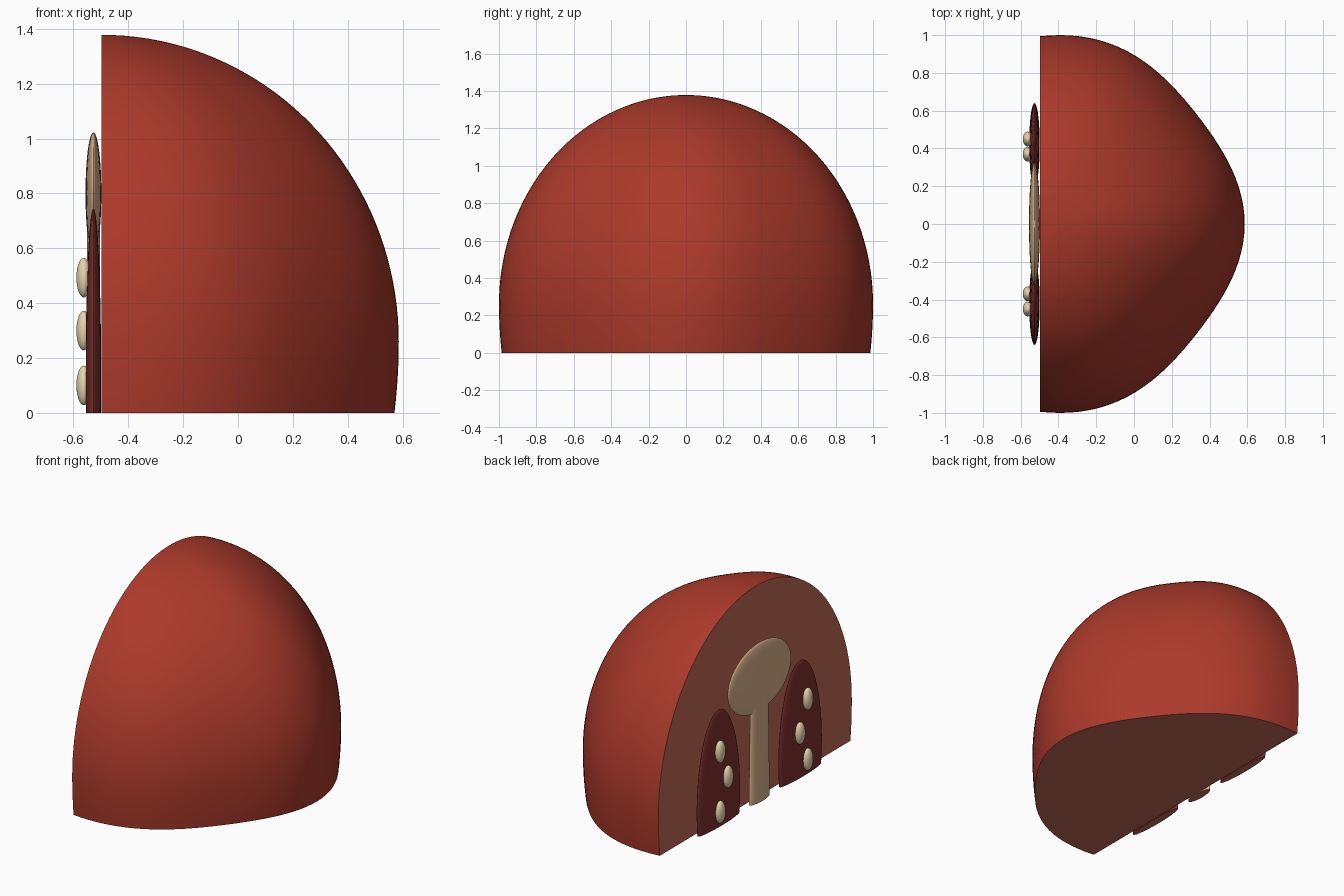
import bpy, bmesh
from math import sin, cos, pi, sqrt
from mathutils import Vector

cube = bpy.data.objects.get("Cube")
if cube:
    bpy.data.objects.remove(cube, do_unlink=True)


def material(name, rgb):
    m = bpy.data.materials.new(name)
    m.use_nodes = True
    m.diffuse_color = (*rgb, 1)
    m.node_tree.nodes["Principled BSDF"].inputs["Base Color"].default_value = (*rgb, 1)
    return m


skin = material("red skin", (0.41, 0.042, 0.024))
flesh = material("cut flesh", (0.52, 0.14, 0.09))
pith = material("tan core", (0.71, 0.455, 0.265))
pulp = material("dark pulp", (0.215, 0.03, 0.025))
seed_mat = material("cream seed", (0.79, 0.67, 0.42))


def finish(name, bm, *mats):
    bmesh.ops.recalc_face_normals(bm, faces=bm.faces[:])
    # Faces sliced flat on the ground show the cut flesh
    for f in bm.faces:
        if f.normal.z < -0.99 and f.calc_center_median().z < 0.001:
            f.material_index = 1
    mesh = bpy.data.meshes.new(name)
    bm.to_mesh(mesh)
    bm.free()
    for m in mats:
        mesh.materials.append(m)
    ob = bpy.data.objects.new(name, mesh)
    bpy.context.collection.objects.link(ob)
    bpy.ops.object.select_all(action="DESELECT")
    ob.select_set(True)
    bpy.context.view_layer.objects.active = ob
    bpy.ops.object.shade_smooth_by_angle(angle=0.7)
    return ob


def cut_at_ground(bm):
    geom = bm.verts[:] + bm.edges[:] + bm.faces[:]
    res = bmesh.ops.bisect_plane(bm, geom=geom, plane_co=(0, 0, 0),
                                 plane_no=(0, 0, 1), clear_inner=True)
    edges = [e for e in res["geom_cut"] if isinstance(e, bmesh.types.BMEdge)]
    if edges:
        bmesh.ops.contextual_create(bm, geom=edges)


def ellipsoid(name, centre, radii, mat):
    bm = bmesh.new()
    bmesh.ops.create_uvsphere(bm, u_segments=48, v_segments=24, radius=1)
    bmesh.ops.scale(bm, vec=radii, verts=bm.verts)
    bmesh.ops.translate(bm, vec=centre, verts=bm.verts)
    cut_at_ground(bm)
    return finish(name, bm, mat, flesh)


# Lobed half dome: rings of a five-lobed outline, shrinking to the crown
CUT_X, MID_Z, TOP_Z = -0.497, 0.26, 1.378
SIDES, RINGS = 64, 40


def outline(angle):
    r = 0.994 * (1 + 0.023 * cos(5 * angle))
    return Vector((1.065 * r * cos(angle), r * sin(angle), 0))


levels = [(MID_Z * i / 6, sqrt(1 - (0.17 * (1 - i / 6)) ** 2)) for i in range(6)]
levels += [(MID_Z + (TOP_Z - MID_Z) * sin(t), cos(t))
           for t in (i / RINGS * pi / 2 for i in range(RINGS))]
bm = bmesh.new()
rings = []
for z, size in levels:
    rings.append([bm.verts.new(outline(pi * (j / SIDES - 0.5)) * size + Vector((CUT_X, 0, z)))
                  for j in range(SIDES + 1)])
crown = bm.verts.new((CUT_X, 0, TOP_Z))
for low, high in zip(rings, rings[1:]):
    for j in range(SIDES):
        bm.faces.new((low[j], low[j + 1], high[j + 1], high[j]))
for j in range(SIDES):
    bm.faces.new((rings[-1][j], rings[-1][j + 1], crown))
bm.faces.new(rings[0])
section = bm.faces.new([r[0] for r in rings] + [crown] + [r[-1] for r in reversed(rings)])
section.material_index = 1
finish("half_body", bm, skin, flesh)

# Core: flat oval head on a flattened stem
INSET_X = -0.527
ellipsoid("core_head", (INSET_X, 0, 0.8), (0.029, 0.325, 0.222), pith)
bm = bmesh.new()
bmesh.ops.create_cone(bm, cap_ends=True, segments=48, radius1=0.1, radius2=0.087, depth=0.7)
bmesh.ops.scale(bm, vec=(0.27, 1, 1), verts=bm.verts)
bmesh.ops.translate(bm, vec=(INSET_X, 0, 0.35), verts=bm.verts)
finish("core_stem", bm, pith, flesh)

# Pulp pockets with three seeds each, mirrored about the core
for side, label in ((1, "back"), (-1, "front")):
    ellipsoid(label + "_pulp_pocket", (INSET_X, side * 0.42, 0.15), (0.028, 0.22, 0.595), pulp)
    for i, (y, z) in enumerate(((0.45, 0.1), (0.37, 0.3), (0.45, 0.493))):
        ellipsoid(f"{label}_seed_{i + 1}", (-0.562, side * y, z), (0.027, 0.039, 0.072), seed_mat)
